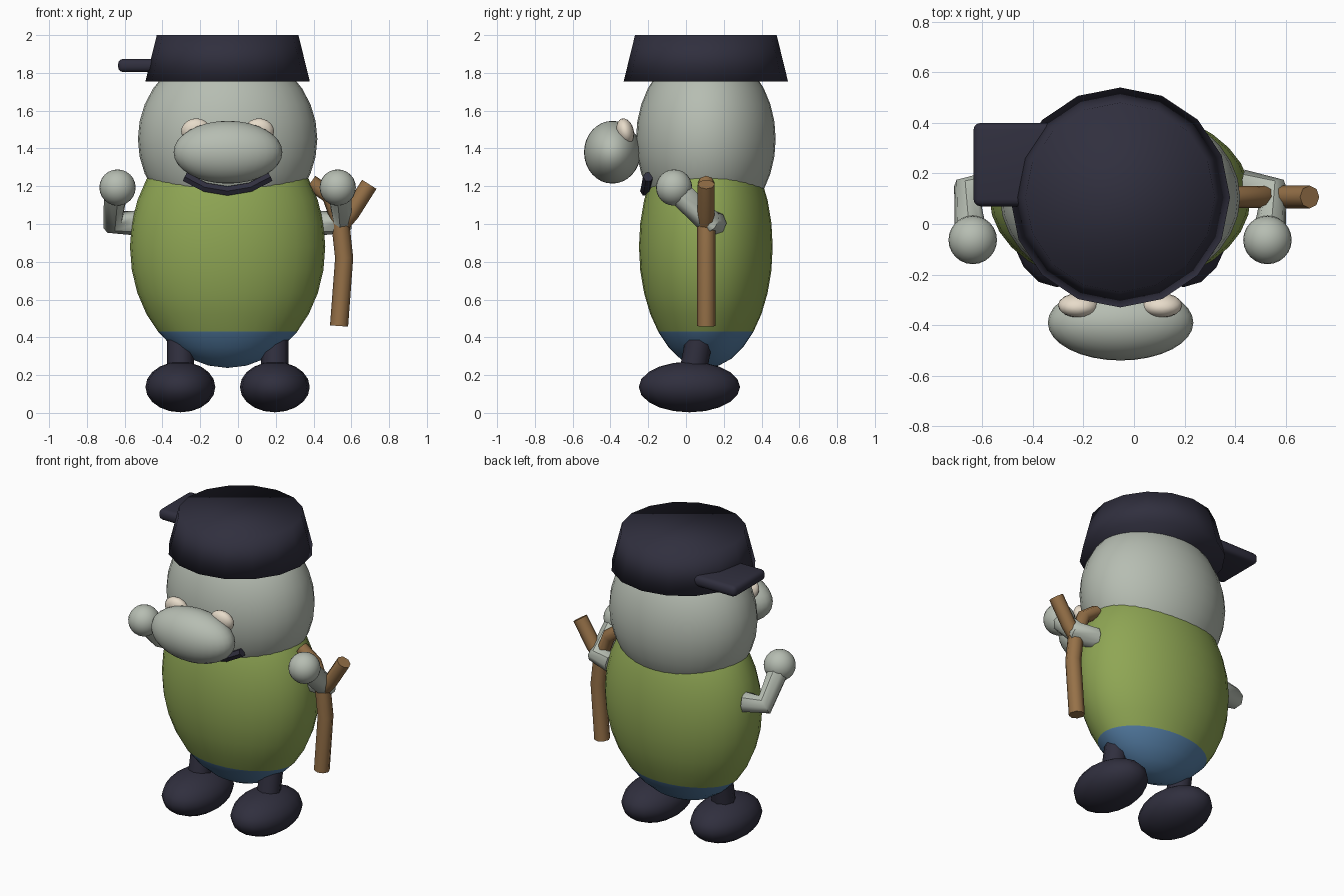
import bpy, bmesh, math
from mathutils import Vector, Matrix

if "Cube" in bpy.data.objects:
    bpy.data.objects.remove(bpy.data.objects["Cube"])

CX, CY = -0.055, 0.105      # centre line of the figure


def material(name, r, g, b):
    lin = lambda c: ((c / 255 + 0.055) / 1.055) ** 2.4
    m = bpy.data.materials.new(name)
    m.diffuse_color = (lin(r), lin(g), lin(b), 1)
    m.use_nodes = True
    m.node_tree.nodes["Principled BSDF"].inputs["Base Color"].default_value = m.diffuse_color
    return m


SKIN = material("grey_skin", 182, 189, 178)
GREEN = material("green_shirt", 143, 166, 84)
BLUE = material("blue_trousers", 86, 128, 168)
NAVY = material("dark_navy", 48, 47, 62)
WOOD = material("brown_wood", 150, 113, 72)
CREAM = material("cream_eyes", 234, 222, 204)


def finish(name, bm, mats, smooth=True):
    me = bpy.data.meshes.new(name)
    bm.to_mesh(me)
    bm.free()
    for m in mats:
        me.materials.append(m)
    for p in me.polygons:
        p.use_smooth = smooth
    ob = bpy.data.objects.new(name, me)
    bpy.context.collection.objects.link(ob)
    return ob


def ellipsoid(name, centre, radii, mat, seg=32, rings=16, tilt=0.0):
    bm = bmesh.new()
    mx = (Matrix.Translation(centre) @ Matrix.Rotation(tilt, 4, 'X')
          @ Matrix.Diagonal((*radii, 1)))
    bmesh.ops.create_uvsphere(bm, u_segments=seg, v_segments=rings, radius=1, matrix=mx)
    return finish(name, bm, [mat])


def tube(name, points, radius, mat, res=2):
    cu = bpy.data.curves.new(name, 'CURVE')
    cu.dimensions = '3D'
    cu.bevel_depth = radius
    cu.bevel_resolution = res
    cu.use_fill_caps = True
    sp = cu.splines.new('POLY')
    sp.points.add(len(points) - 1)
    for p, co in zip(sp.points, points):
        p.co = (*co, 1)
    cu.materials.append(mat)
    ob = bpy.data.objects.new(name, cu)
    bpy.context.collection.objects.link(ob)
    bpy.ops.object.select_all(action='DESELECT')
    ob.select_set(True)
    bpy.context.view_layer.objects.active = ob
    bpy.ops.object.convert(target='MESH')
    bpy.ops.object.shade_smooth_by_angle(angle=math.radians(50))
    return bpy.context.object


# Body: egg shape, trousers below a cut line
bm = bmesh.new()
bmesh.ops.create_uvsphere(
    bm, u_segments=32, v_segments=16, radius=1,
    matrix=Matrix.Translation((CX, CY, 0.88)) @ Matrix.Diagonal((0.517, 0.354, 0.642, 1)))
bmesh.ops.bisect_plane(bm, geom=bm.verts[:] + bm.edges[:] + bm.faces[:],
                       plane_co=(0, 0, 0.43), plane_no=(0, 0, 1))
for f in bm.faces:
    f.material_index = 1 if f.calc_center_median().z < 0.43 else 0
finish("body", bm, [GREEN, BLUE])

# Head and nose
ellipsoid("head", (CX, CY, 1.45), (0.475, 0.37, 0.48), SKIN)
ellipsoid("nose", (-0.053, -0.39, 1.38), (0.288, 0.15, 0.166), SKIN)

# Mouth: bent bar under the nose
tube("mouth", [(CX + x, y, z) for x, y, z in
               ((-0.225, -0.2, 1.25), (-0.12, -0.21, 1.195), (0, -0.215, 1.175),
                (0.12, -0.21, 1.195), (0.225, -0.2, 1.25))], 0.028, NAVY, 1)

# Hat: tapered sixteen-sided crown with a side peak
bm = bmesh.new()
bmesh.ops.create_cone(bm, cap_ends=True, segments=16, radius1=0.435, radius2=0.375,
                      depth=0.245, matrix=Matrix.Translation((CX, CY, 1.8775)))
finish("hat", bm, [NAVY])

bm = bmesh.new()
bmesh.ops.create_cube(bm, size=1, matrix=Matrix.Translation((-0.45, 0.235, 1.839))
                      @ Matrix.Diagonal((0.37, 0.33, 0.07, 1)))
bmesh.ops.bevel(bm, geom=bm.edges[:], offset=0.028, segments=3, profile=0.5, affect='EDGES')
peak = finish("hat_peak", bm, [NAVY])

# Paired parts, mirrored about the centre line
for s, side in ((-1, "right"), (1, "left")):
    ellipsoid(side + "_eye", (CX + s * 0.166, -0.322, 1.49), (0.08, 0.046, 0.07),
              CREAM, 16, 10, 0.25)
    tube(side + "_arm", [(CX + s * x, y, z) for x, y, z in
                         ((0.48, 0.15, 1.005), (0.605, 0.125, 1.01), (0.59, -0.05, 1.18))],
         0.066, SKIN)
    ellipsoid(side + "_hand", (CX + s * 0.583, -0.063, 1.193), (0.096, 0.096, 0.096),
              SKIN, 24, 12)
    tube(side + "_leg", [(CX + s * 0.25, 0.03, 0.18), (CX + s * 0.25, 0.1, 0.55)],
         0.072, NAVY)
    ellipsoid(side + "_foot", (CX + s * 0.25, 0.018, 0.137), (0.185, 0.268, 0.134),
              NAVY, 16, 10)

# Forked walking stick
SY = 0.107
tube("stick_shaft", [(0.535, SY, 0.46), (0.562, SY, 0.82), (0.54, SY, 1.02)], 0.048, WOOD)
tube("stick_outer_fork", [(0.54, SY, 0.99), (0.6, SY, 1.06), (0.695, SY, 1.21)], 0.045, WOOD)
tube("stick_inner_fork", [(0.545, SY, 0.99), (0.485, SY, 1.15), (0.385, SY, 1.22)], 0.043, WOOD)
